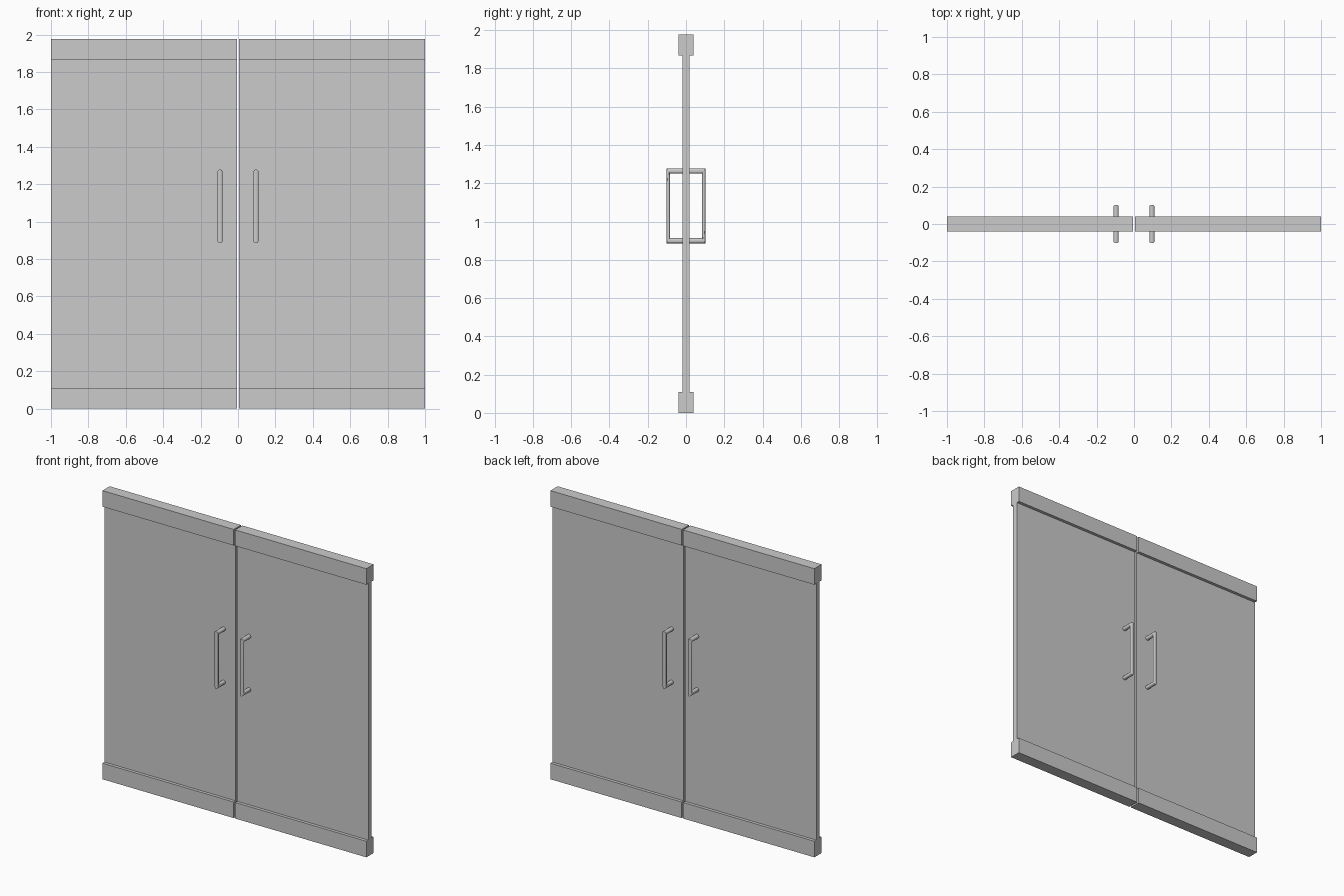
import bpy, bmesh, math

if "Cube" in bpy.data.objects:
    bpy.data.objects.remove(bpy.data.objects["Cube"])

HEIGHT, RAIL_H = 1.977, 0.11
GAP = 0.006


def make_object(name, bm):
    bmesh.ops.recalc_face_normals(bm, faces=bm.faces)
    mesh = bpy.data.meshes.new(name)
    bm.to_mesh(mesh)
    bm.free()
    obj = bpy.data.objects.new(name, mesh)
    bpy.context.collection.objects.link(obj)
    return obj


def box(name, x0, x1, half_depth, z0, z1):
    bm = bmesh.new()
    bmesh.ops.create_cube(bm, size=1)
    for v in bm.verts:
        v.co = (x0 if v.co.x < 0 else x1,
                math.copysign(half_depth, v.co.y),
                z0 if v.co.z < 0 else z1)
    return make_object(name, bm)


def handle(name, x, half_y=0.102, z0=0.885, z1=1.278, rx=0.014, ry=0.009, rz=0.014, sides=20):
    # Rounded bar swept around a rectangle with mitred corners, passing through the glass
    zc, hz = (z0 + z1) / 2, (z1 - z0) / 2
    bm = bmesh.new()
    rings = []
    for sy, sz in ((-1, -1), (1, -1), (1, 1), (-1, 1)):
        ring = []
        for i in range(sides):
            a = 2 * math.pi * i / sides
            out = math.cos(a)
            ring.append(bm.verts.new((x + rx * math.sin(a),
                                      sy * (half_y - ry + ry * out),
                                      zc + sz * (hz - rz + rz * out))))
        rings.append(ring)
    for r in range(4):
        a, b = rings[r], rings[(r + 1) % 4]
        for i in range(sides):
            j = (i + 1) % sides
            bm.faces.new((a[i], a[j], b[j], b[i]))
    obj = make_object(name, bm)
    bpy.ops.object.select_all(action='DESELECT')
    obj.select_set(True)
    bpy.context.view_layer.objects.active = obj
    bpy.ops.object.shade_smooth_by_angle(angle=math.radians(40))


# Two door leaves, each with a glass panel, two rails and a pull handle
for side, s in (("left", -1), ("right", 1)):
    x0, x1 = sorted((s * GAP, s * 1.0))
    box(side + "_glass_panel", x0, x1, 0.018, RAIL_H, HEIGHT - RAIL_H)
    box(side + "_bottom_rail", x0, x1, 0.039, 0, RAIL_H)
    box(side + "_top_rail", x0, x1, 0.039, HEIGHT - RAIL_H, HEIGHT)
    handle(side + "_handle", s * 0.096)
